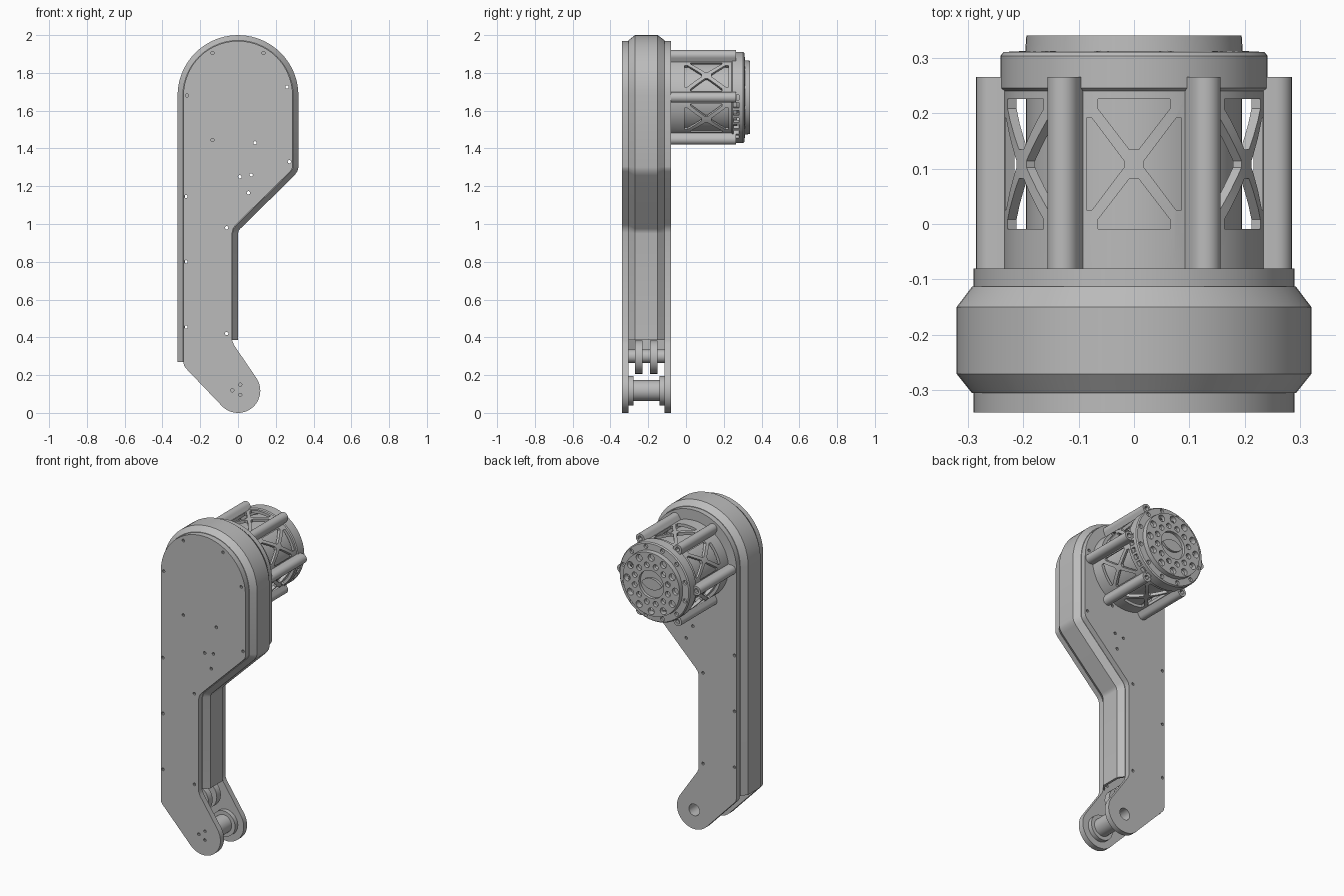
import bpy, bmesh
from math import sin, cos, pi, radians
from mathutils import Vector

if "Cube" in bpy.data.objects:
    bpy.data.objects.remove(bpy.data.objects["Cube"])

GREY = (0.5, 0.5, 0.5, 1)
metal = bpy.data.materials.new("machined grey")
metal.use_nodes = True
metal.diffuse_color = GREY
metal.node_tree.nodes["Principled BSDF"].inputs["Base Color"].default_value = GREY

MOTOR_Z = 1.67
PIVOT_Z = 0.118
FRONT, FRONT_IN, BACK_IN, BACK = -0.34, -0.305, -0.113, -0.08


def finish(name, bm):
    bmesh.ops.recalc_face_normals(bm, faces=bm.faces)
    mesh = bpy.data.meshes.new(name)
    bm.to_mesh(mesh)
    bm.free()
    mesh.materials.append(metal)
    obj = bpy.data.objects.new(name, mesh)
    bpy.context.collection.objects.link(obj)
    return obj


def skin(bm, rings, closed):
    """Bridge rings of points into a surface; open sweeps get end caps."""
    loops = [[bm.verts.new(p) for p in ring] for ring in rings]
    n = len(loops[0])
    for k in range(len(loops) if closed else len(loops) - 1):
        a, b = loops[k], loops[(k + 1) % len(loops)]
        for i in range(n):
            j = (i + 1) % n
            bm.faces.new((a[i], a[j], b[j], b[i]))
    if not closed:
        bm.faces.new(loops[0])
        bm.faces.new(loops[-1])


def add_prism(bm, pts, y0, y1):
    skin(bm, [[(x, y, z) for x, z in pts] for y in (y0, y1)], False)


def arc(cx, cz, r, a0, a1, n):
    return [(cx + r * cos(radians(a0 + (a1 - a0) * i / n)),
             cz + r * sin(radians(a0 + (a1 - a0) * i / n))) for i in range(n + 1)]


def circle(cx, cz, r, n=32):
    return arc(cx, cz, r, 0, 360, n)[:-1]


def around(r, deg):
    return r * cos(radians(deg)), MOTOR_Z + r * sin(radians(deg))


def prism(name, pts, y0, y1):
    bm = bmesh.new()
    add_prism(bm, pts, y0, y1)
    return finish(name, bm)


def lathe(name, profile, n=60):
    bm = bmesh.new()
    rings = []
    for i in range(n):
        c, s = cos(2 * pi * i / n), sin(2 * pi * i / n)
        rings.append([(r * c, y, MOTOR_Z + r * s) for r, y in profile])
    skin(bm, rings, True)
    return finish(name, bm)


def cut(obj, bm):
    """Subtract the cutter mesh and discard it."""
    cutter = finish("cutter", bm)
    cutter.hide_render = True
    mod = obj.modifiers.new("cut", 'BOOLEAN')
    mod.operation, mod.solver, mod.object = 'DIFFERENCE', 'EXACT', cutter
    bpy.context.view_layer.objects.active = obj
    bpy.ops.object.modifier_apply(modifier=mod.name)
    bpy.data.objects.remove(cutter)


def inset(path, d):
    """Offset an open path to its right-hand side with mitred corners."""
    pts = [Vector(p) for p in path]
    out = []
    for i, p in enumerate(pts):
        dirs = [(pts[k + 1] - pts[k]).normalized()
                for k in (i - 1, i) if 0 <= k < len(pts) - 1]
        norms = [Vector((t.y, -t.x)) for t in dirs]
        m = (norms[0] + norms[-1]).normalized()
        out.append(tuple(p + m * (d / m.dot(norms[0]))))
    return out


# Belt cover: chamfered wall swept around the arm's outline
path = ([(-0.32, 0.27)] + arc(0, 1.68, 0.32, 180, 0, 28)
        + [(0.32, 1.30), (0.315, 1.28), (0.3, 1.258), (0.012, 0.975),
           (0.003, 0.963), (0, 0.95), (0, 0.385)])
wall = [(0.028, FRONT_IN), (0, -0.27), (0, -0.15), (0.028, BACK_IN),
        (0.04, BACK_IN), (0.014, -0.155), (0.014, -0.265), (0.04, FRONT_IN)]
tracks = [[(x, y, z) for x, z in inset(path, d)] for d, y in wall]
bm = bmesh.new()
skin(bm, list(zip(*tracks)), False)
finish("belt_cover", bm)

# Two side plates sharing one outline, with a rounded foot
outline = (inset(path, 0.031) + [(-0.022, 0.36)]
           + arc(0, PIVOT_Z, PIVOT_Z, 34, -134, 24) + [(-0.275, 0.235), (-0.286, 0.25)])
screws = [(-0.135, 1.905), (0.135, 1.905), (-0.27, 1.68), (0.26, 1.725),
          (0.272, 1.33), (-0.135, 1.445), (0.09, 1.43), (0.01, 1.25),
          (0.07, 1.26), (0.055, 1.165), (-0.06, 0.98), (-0.06, 0.42)]
screws += [(-0.275, z) for z in (1.145, 0.8, 0.455)]
foot_screws = [(-0.03, 0.12), (0.012, 0.15), (0.012, 0.095)]
for name, y0, y1, extra in (("front_plate", FRONT, FRONT_IN, foot_screws),
                            ("back_plate", BACK_IN, BACK, [])):
    plate = prism(name, outline, y0, y1)
    bm = bmesh.new()
    for x, z in screws + extra:
        add_prism(bm, circle(x, z, 0.009, 10), y0 - 0.02, y1 + 0.02)
    if not extra:
        add_prism(bm, circle(0, PIVOT_Z, 0.036), y0 - 0.02, y1 + 0.02)
    cut(plate, bm)

# Pivot shaft between the plates, with a flange at each end
shaft = prism("pivot_shaft", circle(0, PIVOT_Z, 0.055), FRONT_IN, BACK_IN)
flange = prism("back_flange", circle(0, PIVOT_Z, 0.078), -0.14, BACK_IN)
prism("front_flange", circle(0, PIVOT_Z, 0.078), FRONT_IN, -0.278)
for part in (shaft, flange):
    bm = bmesh.new()
    add_prism(bm, circle(0, PIVOT_Z, 0.036), -0.26, BACK)
    cut(part, bm)

# Idler roller inside the lower opening
for name, y in (("front_idler_disc", -0.27), ("back_idler_disc", -0.19)):
    prism(name, circle(-0.1, 0.295, 0.088), y, y + 0.04)
prism("idler_axle", circle(-0.1, 0.3, 0.035), FRONT_IN, BACK_IN)

# Motor housing: hollow shell with a stepped rear cap
housing = lathe("motor_housing", [
    (0.235, BACK), (0.235, 0.24), (0.241, 0.245), (0.241, 0.303), (0.235, 0.31),
    (0.196, 0.312), (0.194, 0.34), (0.085, 0.34), (0.085, 0.318),
    (0.175, 0.318), (0.175, 0.288), (0.217, 0.288), (0.217, BACK)])
lathe("motor_core", [(0.01, BACK), (0.195, BACK), (0.195, 0.27), (0.01, 0.27)])

# Cross-braced windows between the posts, cut radially
MID = 0.108
end_gap = [(-0.065, 0.117), (0.065, 0.117), (0.065, 0.1), (0.008, 0.026),
           (-0.008, 0.026), (-0.065, 0.1)]
side_gap = [(-0.086, 0.083), (-0.076, 0.083), (-0.018, 0.006),
            (-0.018, -0.006), (-0.076, -0.083), (-0.086, -0.083)]


def add_radial(bm, pts, deg, r0, r1):
    a = radians(deg)
    skin(bm, [[(r * cos(a) - t * sin(a), y, MOTOR_Z + r * sin(a) + t * cos(a))
               for t, y in pts] for r in (r0, r1)], False)


bm = bmesh.new()
for k in range(6):
    for gap in (end_gap, side_gap):
        for s in (-1, 1):
            pts = [(t, MID + s * y) if gap is end_gap else (s * t, MID + y) for t, y in gap]
            add_radial(bm, pts, 30 + 60 * k, 0.185, 0.3)
# Vent slots low on the left of the rear band
for deg in range(-60, 1, 10):
    add_radial(bm, [(-0.014, 0.252), (0.014, 0.252), (0.014, 0.28), (-0.014, 0.28)],
               deg, 0.2, 0.3)
cut(housing, bm)

# Rear cap perforations
bm = bmesh.new()
for k in range(12):
    for r, size, shift, y in ((0.165, 0.021, 0, 0.305), (0.117, 0.017, 15, 0.305),
                              (0.217, 0.013, 15, 0.297)):
        add_prism(bm, circle(*around(r, 30 * k + shift), size, 14), y, 0.36)
cut(housing, bm)

# Recessed hub with a lens-shaped centre
prism("motor_hub", circle(0, MOTOR_Z, 0.086, 40), 0.27, 0.322)
lens = arc(0, MOTOR_Z - 0.05, 0.085, 36, 144, 12) + arc(0, MOTOR_Z + 0.05, 0.085, 216, 324, 12)
prism("hub_lens", lens, 0.32, 0.336)

# Six round-backed clamp posts with screw holes in their ends
section = [(0.028, 0.222)] + arc(0, 0.257, 0.028, 0, 180, 10) + [(-0.028, 0.222)]
for k in range(6):
    a = radians(60 * k)
    pts = [(r * cos(a) - t * sin(a), MOTOR_Z + r * sin(a) + t * cos(a)) for t, r in section]
    post = prism(f"clamp_post_{k + 1}", pts, BACK, 0.265)
    bm = bmesh.new()
    add_prism(bm, circle(*around(0.257, 60 * k), 0.014, 12), 0.24, 0.28)
    cut(post, bm)

# Smooth curved walls, keep machined edges sharp
bpy.ops.object.select_all(action='DESELECT')
for obj in bpy.context.scene.objects:
    if obj.type == 'MESH':
        obj.select_set(True)
        bpy.context.view_layer.objects.active = obj
bpy.ops.object.shade_smooth_by_angle(angle=radians(30))
